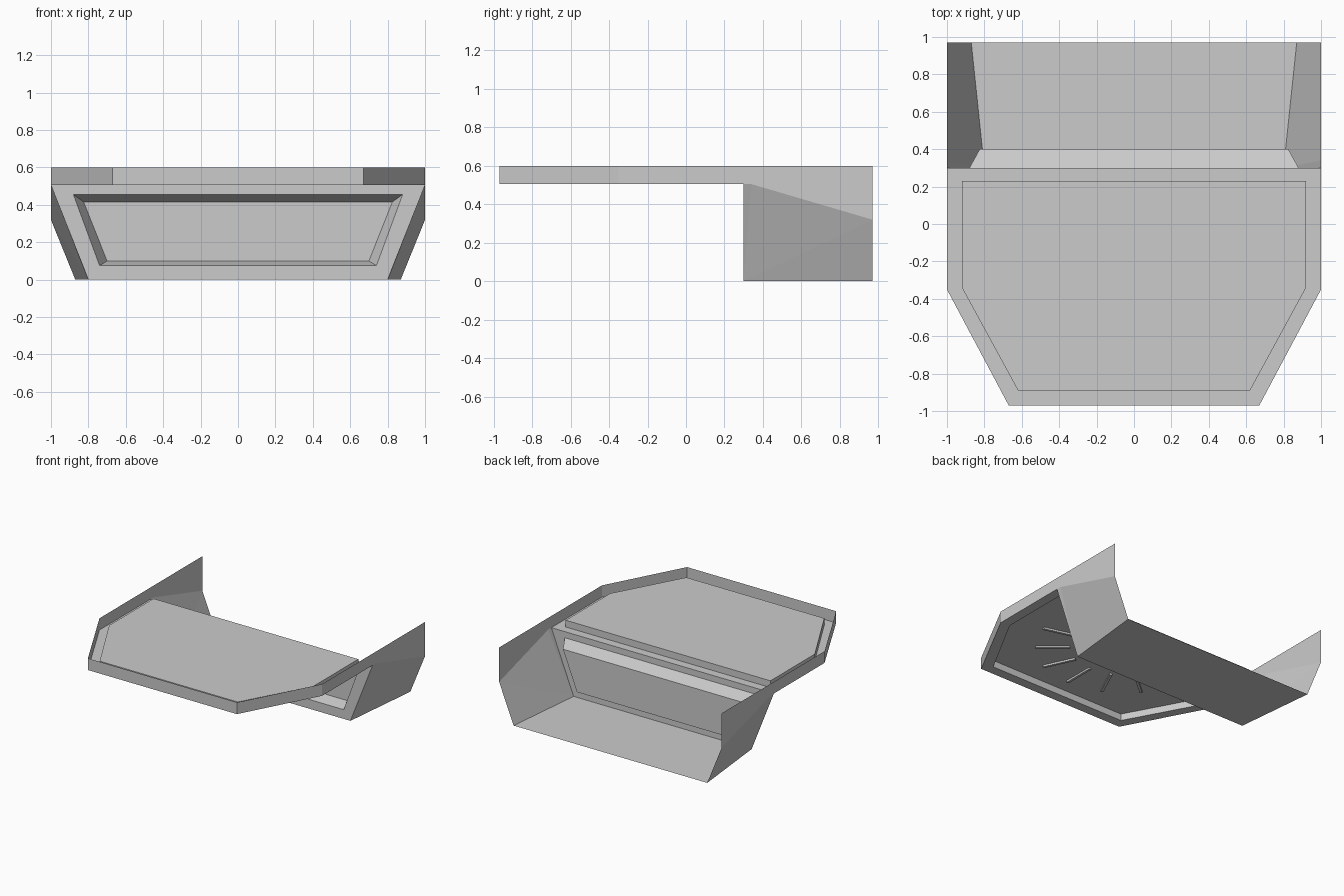
import bpy, bmesh, math
from mathutils import Matrix, Vector

if "Cube" in bpy.data.objects:
    bpy.data.objects.remove(bpy.data.objects["Cube"])


def make(name, faces):
    """Object from polygons given as corner lists; shared corners are welded."""
    bm = bmesh.new()
    for f in faces:
        bm.faces.new([bm.verts.new(p) for p in f])
    bmesh.ops.remove_doubles(bm, verts=bm.verts, dist=1e-5)
    bmesh.ops.recalc_face_normals(bm, faces=bm.faces)
    me = bpy.data.meshes.new(name)
    bm.to_mesh(me)
    bm.free()
    ob = bpy.data.objects.new(name, me)
    bpy.context.collection.objects.link(ob)
    return ob


def bridge(a, b, closed=True):
    """Quads between two rings of equal length."""
    n = len(a)
    return [[a[i], a[(i + 1) % n], b[(i + 1) % n], b[i]]
            for i in range(n if closed else n - 1)]


def mirrored(right):
    """Complete a right-hand outline with its mirror image."""
    return right + [(-x, y) for x, y in reversed(right)]


def at_z(outline, z):
    return [(x, y, z) for x, y in outline]


def at_y(outline, y):
    return [(x, y, z) for x, z in outline]


# Deck: thin outer rim, lower ledge and raised centre panel
outer = mirrored([(1, .3), (1, -.35), (.67, -.97)])
inner = mirrored([(.92, .23), (.92, -.34), (.62, -.89)])
make("deck_rim", bridge(at_z(outer, .6), at_z(outer, .505), closed=False))
make("deck_panel",
     bridge(at_z(outer, .505), at_z(inner, .505))
     + bridge(at_z(inner, .505), at_z(inner, .56))
     + [at_z(inner, .56)])

# Front wall of the rear bay, with a recessed window
wall = mirrored([(1, .505), (.8, 0)])
opening = mirrored([(.88, .455), (.74, .075)])
recess = mirrored([(.825, .415), (.70, .10)])
make("front_wall",
     bridge(at_y(wall, .3), at_y(opening, .3))
     + bridge(at_y(opening, .3), at_y(recess, .4))
     + [at_y(recess, .4)])

# Bay floor
make("bay_floor", [[(-.8, .3, 0), (.8, .3, 0), (.87, .97, 0), (-.87, .97, 0)]])

# Side guards: upright upper plate above a sloping lower plate
for side, s in (("right", 1), ("left", -1)):
    foot, heel = (s * .8, .3, 0), (s * .87, .97, 0)
    a, b, c = (s, .3, .505), (s, .34, .505), (s, .97, .32)
    make(side + "_side_guard", [
        [a, b, c, (s, .97, .6), (s, .3, .6)],
        [foot, a, b], [foot, b, c], [foot, c, heel]])

# Half ring set flush in the deck
centre = Vector((0, -.08, 0))
arc = [math.pi + math.pi * i / 24 for i in range(25)]
rings = []
for r, z in ((.24, .5595), (.33, .5595), (.33, .545), (.24, .545)):
    rings.append([(centre.x + r * math.cos(t), centre.y + r * math.sin(t), z) for t in arc])
faces = [[r[0] for r in rings], [r[-1] for r in rings]]
for i in range(4):
    faces += bridge(rings[i], rings[(i + 1) % 4], closed=False)
make("half_ring", faces)

# Radial ribs under the deck
bm = bmesh.new()
for k in range(-3, 4):
    m = (Matrix.Translation((0, -.1, .552)) @ Matrix.Rotation(math.radians(25 * k), 4, 'Z')
         @ Matrix.Translation((0, -.54, 0)) @ Matrix.Diagonal((.02, .26, .015, 1)))
    bmesh.ops.create_cube(bm, size=1, matrix=m)
me = bpy.data.meshes.new("underside_ribs")
bm.to_mesh(me)
bm.free()
bpy.context.collection.objects.link(bpy.data.objects.new("underside_ribs", me))
